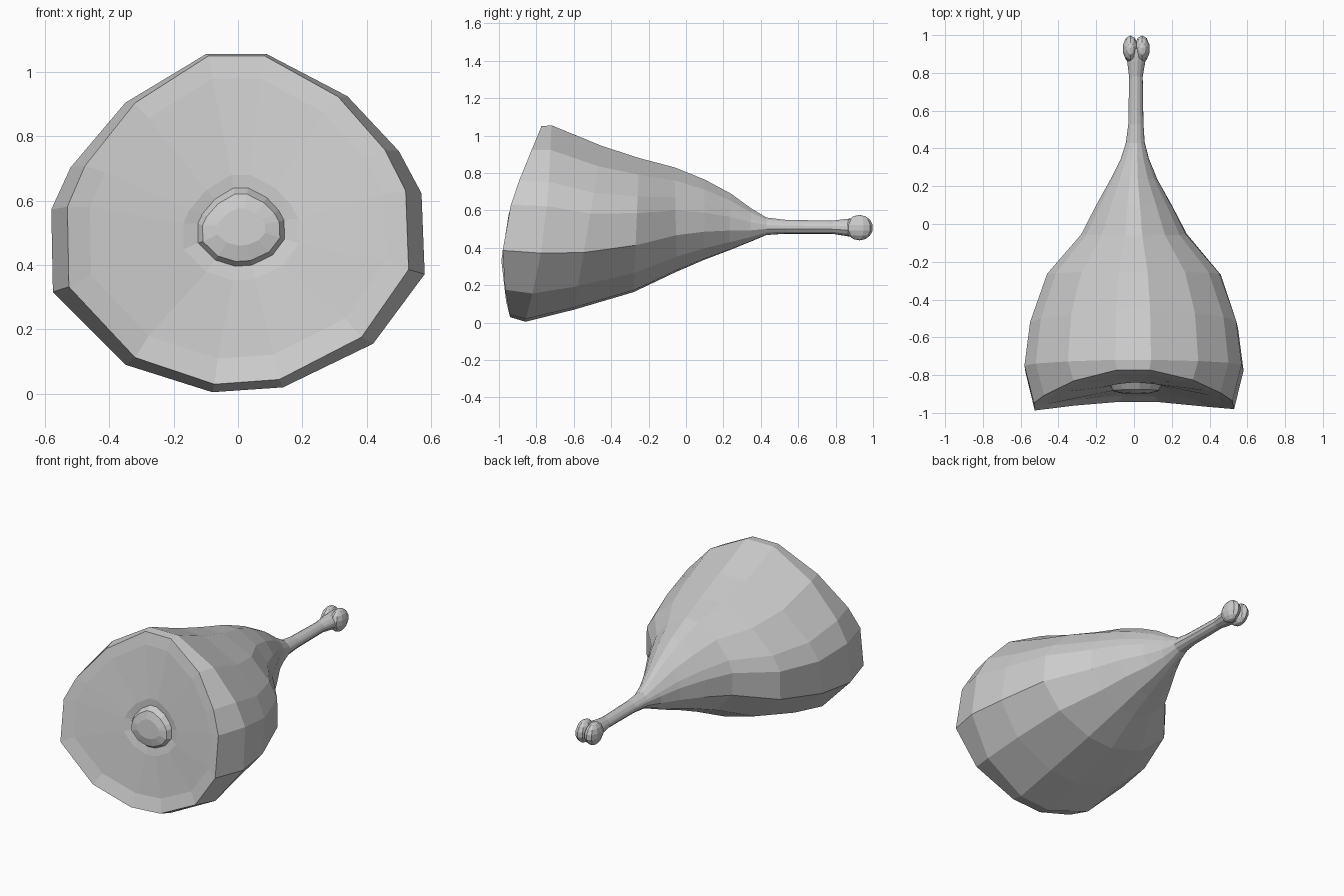
import bpy, bmesh
from mathutils import Vector

cube = bpy.data.objects.get("Cube")
if cube:
    bpy.data.objects.remove(cube, do_unlink=True)

mat = bpy.data.materials.new("plain grey")
mat.use_nodes = True
GREY = (0.6, 0.6, 0.6, 1)
mat.diffuse_color = GREY
mat.node_tree.nodes["Principled BSDF"].inputs["Base Color"].default_value = GREY

# Uneven fourteen-sided cross-section (x, z)
SECTION = [(-.10, 1.05), (.09, 1.05), (.34, .92), (.50, .75), (.57, .62),
           (.58, .37), (.42, .155), (.14, .02), (-.08, .005), (-.35, .09),
           (-.575, .315), (-.58, .57), (-.52, .70), (-.35, .90)]


def ring(bm, y_top, y_bottom, bulge, half_width, low, high, cx=0):
    """One cross-section, leaning from y_top to y_bottom and bowed at its sides."""
    verts = []
    for x, z in SECTION:
        u, t = x / .58, z / 1.05
        y = y_bottom + (y_top - y_bottom) * t + bulge * u * u
        verts.append(bm.verts.new((cx + u * half_width, y, low + t * (high - low))))
    return verts


def loft(name, specs):
    bm = bmesh.new()
    rings = [ring(bm, *s) for s in specs]
    for a, b in zip(rings, rings[1:]):
        for i in range(len(a)):
            j = (i + 1) % len(a)
            bm.faces.new((a[i], a[j], b[j], b[i]))
    bm.faces.new(rings[0])
    bm.faces.new(rings[-1])
    return finish(name, bm)


def finish(name, bm):
    bmesh.ops.recalc_face_normals(bm, faces=bm.faces)
    mesh = bpy.data.meshes.new(name)
    bm.to_mesh(mesh)
    bm.free()
    mesh.materials.append(mat)
    obj = bpy.data.objects.new(name, mesh)
    bpy.context.collection.objects.link(obj)
    return obj


# Meat: cut face with bone stub, rim, then the tapering body and shaft
loft("meat_and_shaft", [
    (-.89, -.90, 0, .075, .46, .575, .01),
    (-.875, -.89, 0, .12, .41, .62, .01),
    (-.84, -.87, 0, .135, .395, .64, .01),
    (-.84, -.88, -.01, .18, .35, .68, .01),
    (-.79, -.91, -.08, .46, .105, .98),
    (-.77, -.94, -.10, .53, .025, 1.05),
    (-.72, -.86, .035, .58, 0, 1.055),
    (-.45, -.60, 0, .55, .065, .945),
    (-.25, -.28, 0, .46, .16, .88),
    (-.06, -.05, 0, .28, .27, .83),
    (.10, .10, 0, .20, .335, .765),
    (.24, .23, 0, .125, .385, .69),
    (.35, .34, 0, .075, .43, .61, .005),
    (.43, .43, 0, .05, .468, .562, .007),
    (.53, .53, 0, .04, .475, .55, .01),
    (.78, .78, 0, .036, .475, .545, .01),
    (.86, .86, 0, .048, .462, .555, .012),
    (.93, .93, 0, .055, .455, .56, .012)])

# Two rounded lobes form the cleft knob of the bone
for side, name in ((-1, "right_knuckle"), (1, "left_knuckle")):
    bm = bmesh.new()
    bmesh.ops.create_uvsphere(bm, u_segments=10, v_segments=7, radius=1)
    bmesh.ops.scale(bm, vec=Vector((.042, .073, .068)), verts=bm.verts)
    bmesh.ops.translate(bm, vec=Vector((.012 + side * .031, .927, .508)), verts=bm.verts)
    finish(name, bm)
